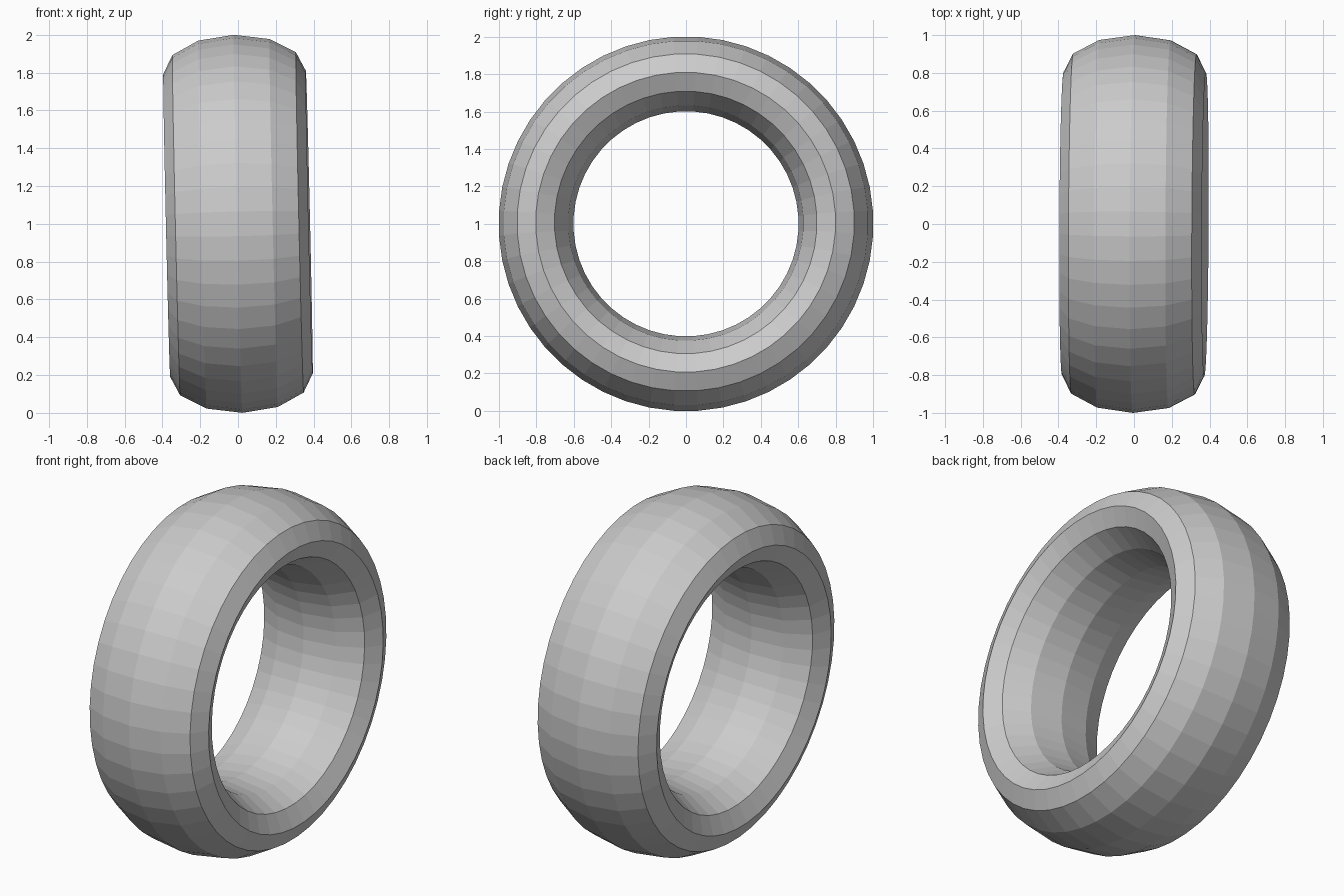
import bpy, bmesh
from math import sin, cos, pi, radians
from mathutils import Matrix

if "Cube" in bpy.data.objects:
    bpy.data.objects.remove(bpy.data.objects["Cube"])

MAJOR, MINOR = 48, 12          # segments around the ring and around its section
R, DEPTH, HALF_WIDTH = 0.802, 0.2, 0.377

# Ring swept about the x axis with a wide oval cross-section
bm = bmesh.new()
rings = []
for i in range(MAJOR):
    a = 2 * pi * (i + 0.5) / MAJOR
    ring = []
    for j in range(MINOR):
        b = 2 * pi * j / MINOR
        r = R + DEPTH * cos(b)
        ring.append(bm.verts.new((HALF_WIDTH * sin(b), r * cos(a), r * sin(a))))
    rings.append(ring)
for i in range(MAJOR):
    p, q = rings[i], rings[(i + 1) % MAJOR]
    for j in range(MINOR):
        k = (j + 1) % MINOR
        bm.faces.new((p[j], q[j], q[k], p[k]))
bmesh.ops.recalc_face_normals(bm, faces=bm.faces)

# Slight lean of the ring, then lift it onto the ground
lean = Matrix.Rotation(radians(-0.3), 4, 'Z') @ Matrix.Rotation(radians(-1.3), 4, 'Y')
bm.transform(Matrix.Translation((0, 0, 1)) @ lean)

mesh = bpy.data.meshes.new("tyre_ring")
bm.to_mesh(mesh)
bm.free()
tyre = bpy.data.objects.new("tyre_ring", mesh)
bpy.context.collection.objects.link(tyre)
